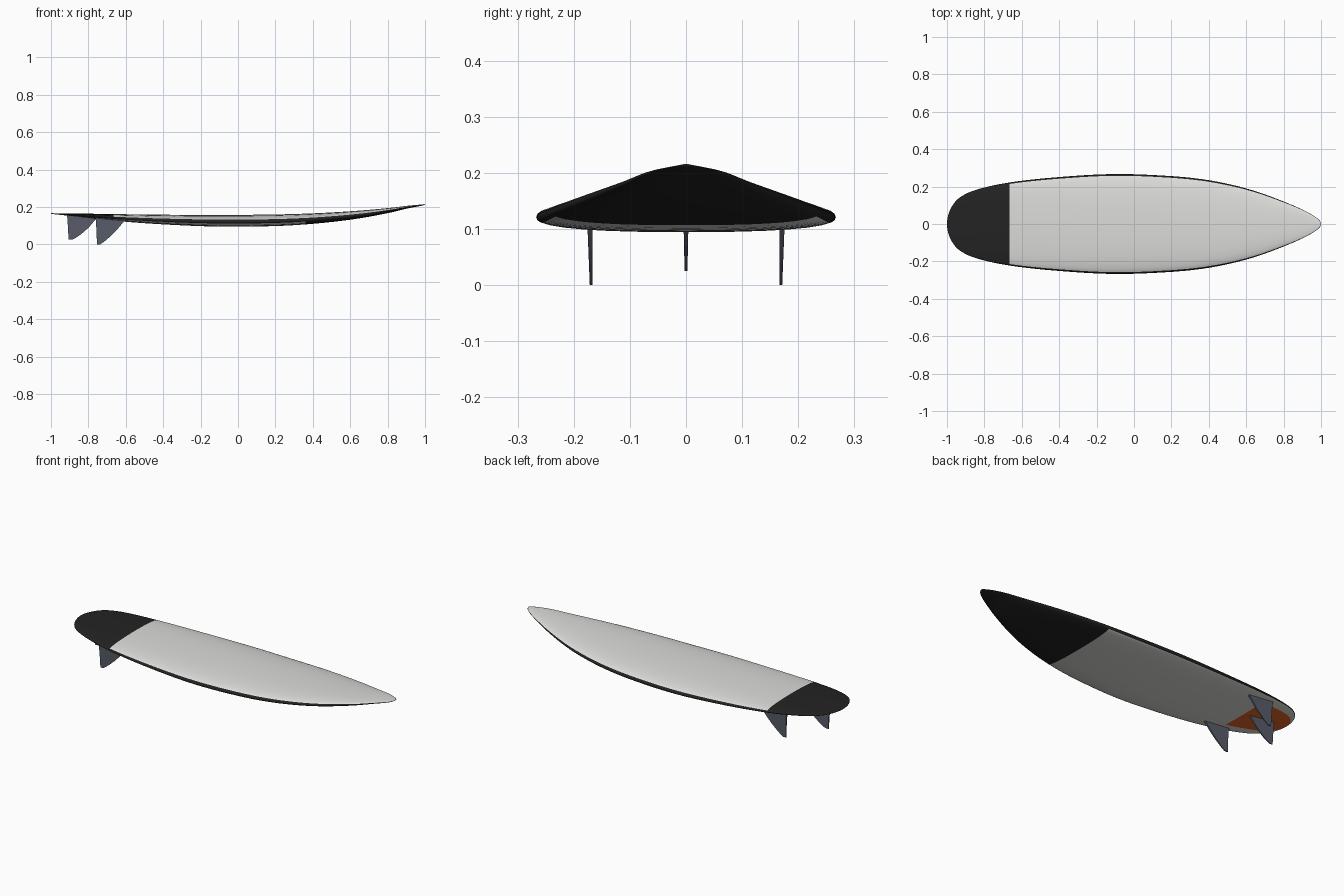
import bpy, bmesh, math

if "Cube" in bpy.data.objects:
    bpy.data.objects.remove(bpy.data.objects["Cube"])


def material(name, r, g, b):
    m = bpy.data.materials.new(name)
    m.diffuse_color = (r, g, b, 1)
    m.use_nodes = True
    m.node_tree.nodes["Principled BSDF"].inputs["Base Color"].default_value = m.diffuse_color
    return m


white = material("board_white", 0.72, 0.72, 0.70)
black = material("matte_black", 0.017, 0.017, 0.017)
orange = material("burnt_orange", 0.75, 0.13, 0.02)
slate = material("fin_slate", 0.10, 0.11, 0.145)


def to_t(x):
    return math.acos(max(-1, min(1, -x)))


def curve(points):
    """Smooth interpolation along the board, eased at nose and tail."""
    ts = [to_t(p[0]) for p in points]
    vs = [p[1] for p in points]
    n = len(ts)
    slope = []
    for i in range(n):
        a, b = max(0, i - 1), min(n - 1, i + 1)
        slope.append((vs[b] - vs[a]) / (ts[b] - ts[a]))

    def f(x):
        t = to_t(x)
        i = 0
        while i < n - 2 and t > ts[i + 1]:
            i += 1
        h = ts[i + 1] - ts[i]
        s = (t - ts[i]) / h
        return ((2*s**3 - 3*s**2 + 1) * vs[i] + (s**3 - 2*s**2 + s) * h * slope[i]
                + (3*s**2 - 2*s**3) * vs[i + 1] + (s**3 - s**2) * h * slope[i + 1])
    return f


# Outline half width, deck height and bottom rocker
half_width = curve([(-1, 0), (-.97, .1), (-.93, .143), (-.85, .181), (-.665, .222),
                    (-.4, .251), (-.1, .267), (.2, .256), (.4, .234), (.6, .19),
                    (.8, .12), (.9, .077), (.97, .038), (1, 0)])
deck = curve([(-1, .167), (-.85, .165), (-.66, .162), (-.3, .158), (0, .158), (.2, .16),
              (.4, .166), (.6, .177), (.8, .194), (.92, .208), (1, .217)])
bottom = curve([(-1, .165), (-.95, .158), (-.85, .147), (-.66, .126), (-.4, .107),
                (-.1, .095), (.2, .098), (.4, .11), (.6, .132), (.8, .167),
                (.92, .195), (1, .215)])

PAD_X, NOSE_X, PATCH_X = -.665, .36, -.72
RAIL, PATCH = 16, 52          # section angles where colours change
QUARTER = [0, 8, RAIL, 28, 40, PATCH, 64, 77]


def section(x):
    """Closed rail-to-rail cross-section: domed deck, flatter bottom."""
    w, top, low = half_width(x), deck(x), bottom(x)
    mid = low + .42 * (top - low)
    ring = []
    for a in ANGLES:
        n, h = (2.2, top - mid) if a < 180 else (2.5, mid - low)
        c, s = math.cos(math.radians(a)), math.sin(math.radians(a))
        y = math.copysign(abs(c) ** (2 / n), c) * w
        z = mid + math.copysign(abs(s) ** (2 / n), s) * h
        ring.append((x, y, z))
    return ring


half = QUARTER + [90] + [180 - a for a in reversed(QUARTER[1:])]
ANGLES = half + [180 + a for a in half]
COUNT = len(ANGLES)

# Stations, dense at the ends and exact at the colour breaks
N = 72
stations = [-math.cos(math.pi * i / N) for i in range(1, N)]
for cut in (PAD_X, NOSE_X, PATCH_X):
    k = min(range(len(stations)), key=lambda i: abs(stations[i] - cut))
    stations[k] = cut


def paint(x, a):
    """Material slot from position along the board and angle round the section."""
    up = a < 180
    fold = a % 180
    fold = min(fold, 180 - fold)      # 0 at the rail, 90 on the centre line
    if fold < RAIL:
        return 1
    if up:
        return 1 if x < PAD_X else 0
    if x > NOSE_X:
        return 1
    if x < PATCH_X and fold > PATCH:
        return 2
    return 0


# Board
bm = bmesh.new()
rings = [[bm.verts.new(p) for p in section(x)] for x in stations]
tail = bm.verts.new((-1, 0, .166))
nose = bm.verts.new((1, 0, .216))
for j in range(COUNT):
    k = (j + 1) % COUNT
    a = (ANGLES[j] + (ANGLES[k] if k else 360)) / 2
    for i in range(len(rings) - 1):
        f = bm.faces.new((rings[i][j], rings[i + 1][j], rings[i + 1][k], rings[i][k]))
        f.material_index = paint((stations[i] + stations[i + 1]) / 2, a)
    f = bm.faces.new((tail, rings[0][j], rings[0][k]))
    f.material_index = paint(-1, a)
    f = bm.faces.new((nose, rings[-1][k], rings[-1][j]))
    f.material_index = paint(1, a)
bmesh.ops.recalc_face_normals(bm, faces=bm.faces)
for f in bm.faces:
    f.smooth = True
mesh = bpy.data.meshes.new("board")
bm.to_mesh(mesh)
bm.free()
for m in (white, black, orange):
    mesh.materials.append(m)
bpy.context.collection.objects.link(bpy.data.objects.new("board", mesh))


def fin(name, profile, y, lean):
    """Thin swept fin, thinner towards the tip."""
    bm = bmesh.new()
    tip = min(z for _, z in profile)
    root = max(z for _, z in profile)
    sides = []
    for s in (-1, 1):
        loop = []
        for x, z in profile:
            r = (z - tip) / (root - tip)
            loop.append(bm.verts.new((x, y + lean * r + s * (.0025 + .003 * r), z)))
        sides.append(loop)
        bm.faces.new(loop)
    n = len(profile)
    for i in range(n):
        j = (i + 1) % n
        bm.faces.new((sides[0][i], sides[0][j], sides[1][j], sides[1][i]))
    bmesh.ops.recalc_face_normals(bm, faces=bm.faces)
    me = bpy.data.meshes.new(name)
    bm.to_mesh(me)
    bm.free()
    me.materials.append(slate)
    bpy.context.collection.objects.link(bpy.data.objects.new(name, me))


# Fins: two at the sides, a smaller one on the centre line
side = [(-.762, .15), (-.757, .08), (-.754, 0), (-.736, 0), (-.715, .015), (-.69, .036),
        (-.66, .064), (-.635, .092), (-.612, .12), (-.595, .14)]
centre = [(-.914, .157), (-.909, .09), (-.906, .025), (-.886, .025), (-.868, .035),
          (-.845, .05), (-.82, .07), (-.793, .096), (-.77, .123), (-.755, .145)]
fin("left_fin", side, -.169, -.003)
fin("right_fin", side, .169, .003)
fin("centre_fin", centre, 0, 0)
